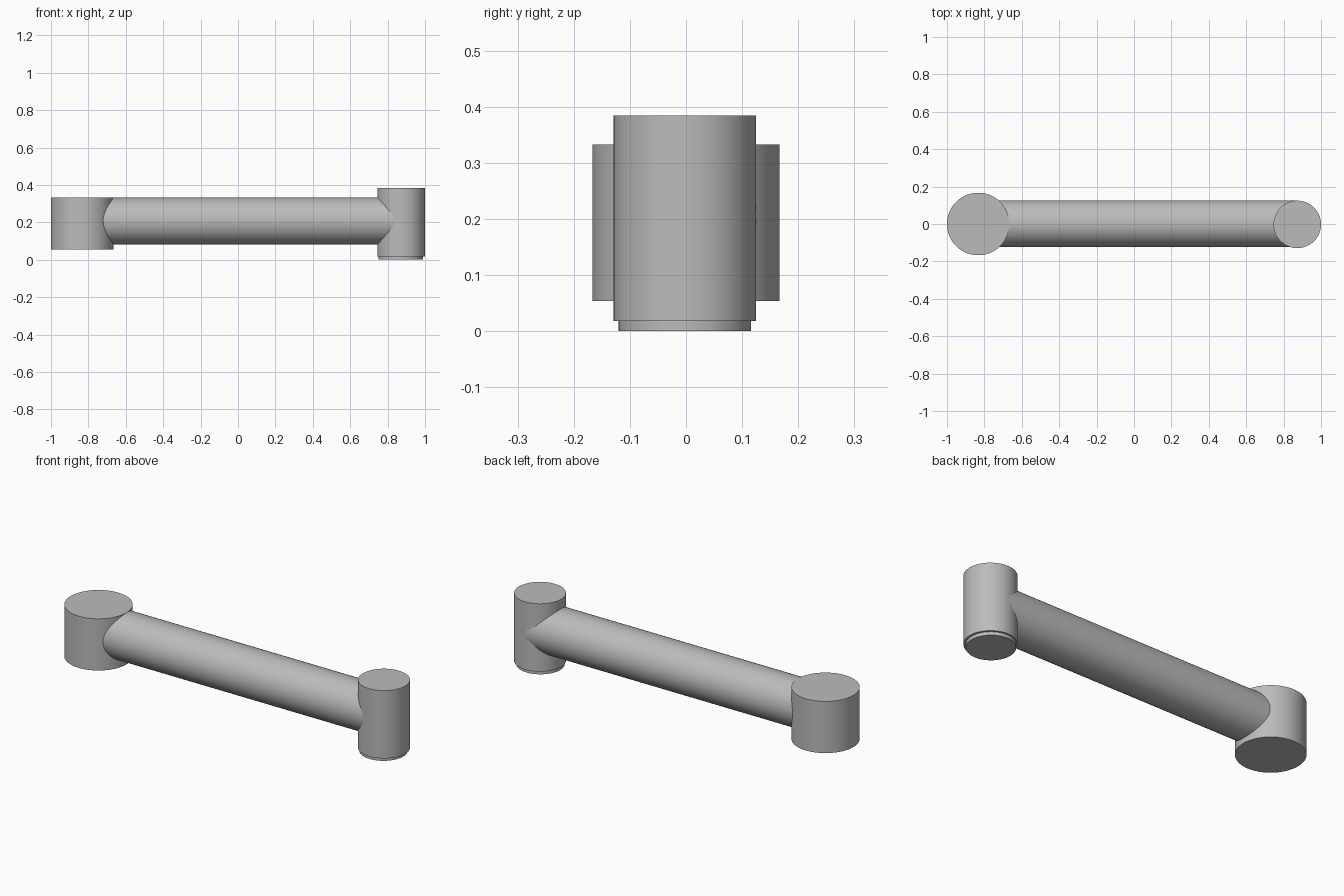
import bpy
import math

cube = bpy.data.objects.get("Cube")
if cube:
    bpy.data.objects.remove(cube, do_unlink=True)

# Single plain grey finish
grey = bpy.data.materials.new("plain grey")
grey.use_nodes = True
GREY = (0.5, 0.5, 0.5, 1)
grey.diffuse_color = GREY
grey.node_tree.nodes["Principled BSDF"].inputs["Base Color"].default_value = GREY


def cylinder(name, radius, start, length, along_x=False):
    """Cylinder running from the start point along z, or along x."""
    x, y, z = start
    centre = (x + length / 2, y, z) if along_x else (x, y, z + length / 2)
    bpy.ops.mesh.primitive_cylinder_add(
        vertices=96, radius=radius, depth=length, location=centre,
        rotation=(0, math.pi / 2 if along_x else 0, 0))
    obj = bpy.context.object
    obj.name = name
    obj.data.materials.append(grey)
    bpy.ops.object.shade_smooth_by_angle(angle=math.radians(30))
    return obj


# Wide hub at one end, narrow tall hub with a stepped foot at the other
cylinder("wide_hub", 0.167, (-0.833, 0, 0.054), 0.279)
cylinder("narrow_hub", 0.127, (0.873, -0.002, 0.018), 0.366)
cylinder("narrow_hub_foot", 0.118, (0.87, -0.002, 0), 0.03)

# Round arm joining the hubs, its ends buried inside them
cylinder("arm_tube", 0.125, (-0.82, 0.0015, 0.207), 1.69, along_x=True)
